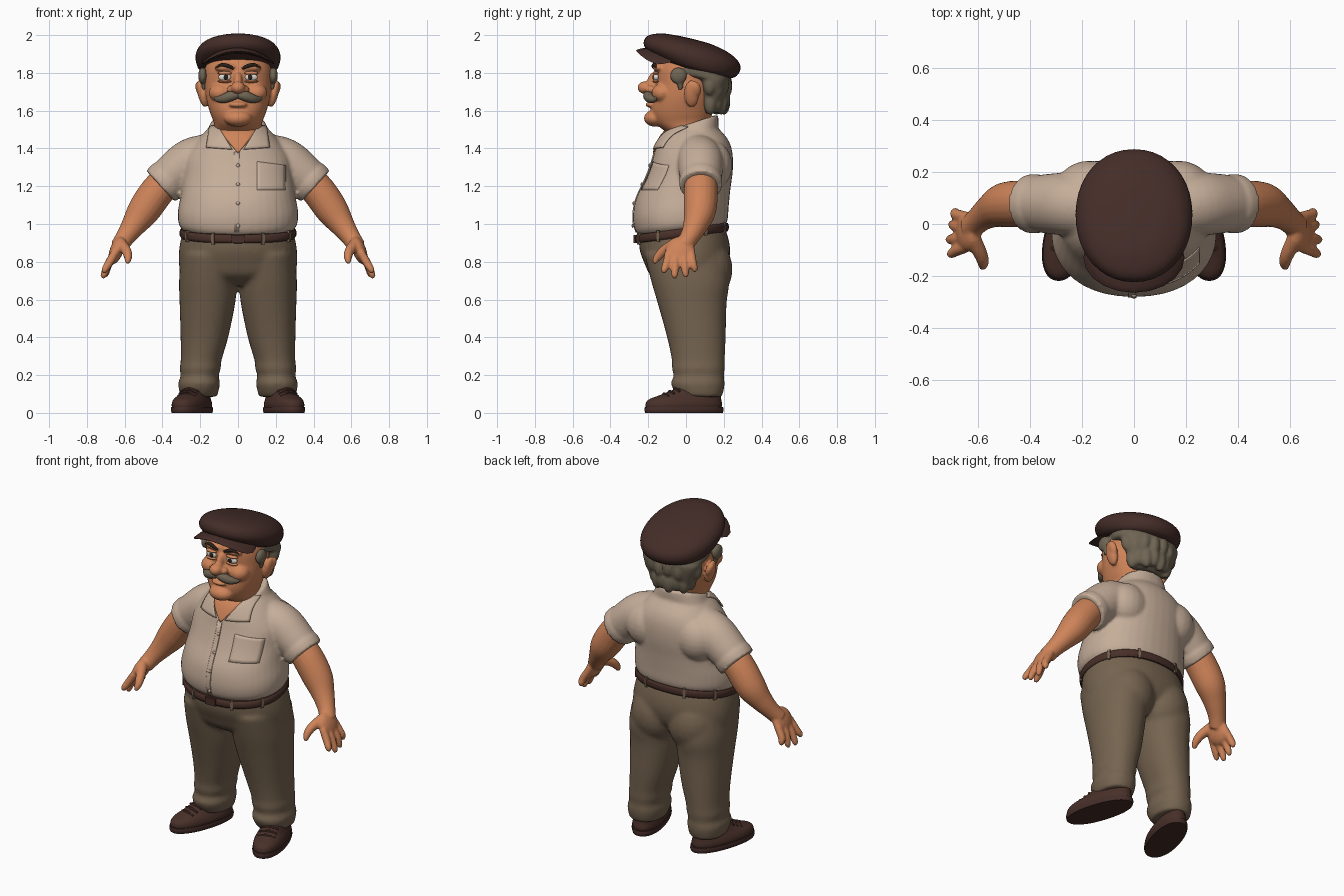
import bpy, bmesh, math
from mathutils import Vector, Matrix

if "Cube" in bpy.data.objects:
    bpy.data.objects.remove(bpy.data.objects["Cube"])


def material(name, *rgb):
    mat = bpy.data.materials.new(name)
    mat.use_nodes = True
    mat.diffuse_color = (*rgb, 1)
    mat.node_tree.nodes["Principled BSDF"].inputs["Base Color"].default_value = (*rgb, 1)
    return mat


SHIRT = material("beige cloth", .56, .42, .32)
SKIN = material("tan skin", .62, .23, .1)
TROUSERS = material("olive brown cloth", .18, .127, .08)
CAP = material("dark brown felt", .058, .026, .021)
LEATHER = material("brown leather", .066, .029, .022)
HAIR = material("grey hair", .16, .13, .088)
WHITE = material("eye white", .75, .7, .62)
DARK = material("near black", .022, .013, .01)


def resample(rows, steps=5):
    """Catmull-Rom interpolation of every column."""
    rows = [Vector(r) for r in rows]
    out = []
    for i in range(len(rows) - 1):
        a, b, c, d = (rows[min(max(k, 0), len(rows) - 1)] for k in range(i - 1, i + 3))
        for s in range(steps):
            t = s / steps
            out.append(b + (c - a) * t / 2 + (a * 2 - b * 5 + c * 4 - d) * t**2 / 2
                       + (b * 3 - a - c * 3 + d) * t**3 / 2)
    return out + [rows[-1]]


def skin_rings(bm, rings):
    rings = [[bm.verts.new(p) for p in ring] for ring in rings]
    n = len(rings[0])
    for low, high in zip(rings, rings[1:]):
        for i in range(n):
            j = (i + 1) % n
            bm.faces.new((low[i], low[j], high[j], high[i]))
    bm.faces.new(rings[0][::-1])
    bm.faces.new(rings[-1])


def stack(bm, rows, shear=0, power=2.2, sides=40, side=1):
    """Horizontal sections: height, half width, front y, back y, optional centre x."""
    rings = []
    for z, half, front, back, *centre in resample(rows):
        ring = []
        for i in range(sides):
            c, s = math.cos(math.tau * i / sides), math.sin(math.tau * i / sides)
            x = side * sum(centre) + half * math.copysign(abs(c) ** (2 / power), c)
            y = (front + back) / 2 + (back - front) / 2 * math.copysign(abs(s) ** (2 / power), s)
            ring.append(Vector((x, y, z + shear * y)))
        rings.append(ring)
    skin_rings(bm, rings)


def tube(bm, points, sides=16):
    """Round sections along a path of x, y, z, radius."""
    rows = resample(points)
    rings = []
    for k, row in enumerate(rows):
        along = (rows[min(k + 1, len(rows) - 1)] - rows[max(k - 1, 0)]).to_3d().normalized()
        u = along.cross(Vector((0, 1, 0))).normalized()
        w = along.cross(u)
        turns = [math.tau * i / sides for i in range(sides)]
        rings.append([row.to_3d() + (u * math.cos(a) + w * math.sin(a)) * row[3] for a in turns])
    skin_rings(bm, rings)


def ball(bm, centre, radii, tilt=0, axis='X'):
    matrix = (Matrix.Translation(centre) @ Matrix.Rotation(math.radians(tilt), 4, axis)
              @ Matrix.Diagonal((*radii, 1)))
    bmesh.ops.create_uvsphere(bm, u_segments=20, v_segments=12, radius=1, matrix=matrix)


def finish(bm, name, mat, voxel=0, soften=4, mirror=False, thick=0):
    bmesh.ops.recalc_face_normals(bm, faces=bm.faces)
    for f in bm.faces:
        f.smooth = True
    mesh = bpy.data.meshes.new(name)
    bm.to_mesh(mesh)
    bm.free()
    mesh.materials.append(mat)
    obj = bpy.data.objects.new(name, mesh)
    bpy.context.collection.objects.link(obj)
    if voxel:
        mod = obj.modifiers.new("Blend", 'REMESH')
        mod.mode, mod.voxel_size, mod.use_smooth_shade = 'VOXEL', voxel, True
        mod = obj.modifiers.new("Soften", 'SMOOTH')
        mod.iterations = soften
    if thick:
        mod = obj.modifiers.new("Thickness", 'SOLIDIFY')
        mod.thickness, mod.offset = thick, 0
    if mirror:
        obj.modifiers.new("Mirror", 'MIRROR')
    if not voxel:
        bpy.ops.object.select_all(action='DESELECT')
        bpy.context.view_layer.objects.active = obj
        obj.select_set(True)
        bpy.ops.object.shade_smooth_by_angle(angle=math.radians(40))
    return obj


def front_y(target, x, z):
    """Depth of the front surface of an object."""
    bpy.context.view_layer.update()
    evaluated = target.evaluated_get(bpy.context.evaluated_depsgraph_get())
    hit, place, _, _ = evaluated.ray_cast((x, -1, z), (0, 1, 0))
    return place.y if hit else None


def patch(name, mat, target, corners, lift=.004, mirror=False, n=8):
    """A four-cornered plate laid on the front of an object."""
    bm = bmesh.new()
    a, b, c, d = (Vector(p) for p in corners)
    grid = {}
    for i in range(n + 1):
        for j in range(n + 1):
            p = a.lerp(b, i / n).lerp(d.lerp(c, i / n), j / n)
            y = front_y(target, p.x, p.y)
            if y is not None:
                grid[i, j] = bm.verts.new((p.x, y - lift, p.y))
    for i in range(n):
        for j in range(n):
            keys = (i, j), (i + 1, j), (i + 1, j + 1), (i, j + 1)
            if all(k in grid for k in keys):
                bm.faces.new([grid[k] for k in keys])
    bmesh.ops.remove_doubles(bm, verts=bm.verts, dist=.0005)
    return finish(bm, name, mat, mirror=mirror, thick=.008)


# Trousers: hips, seat and two legs blended together
bm = bmesh.new()
stack(bm, [(.68, .2, -.1, .15), (.74, .298, -.185, .21), (.81, .314, -.22, .232),
           (.88, .31, -.245, .23), (.955, .295, -.25, .21)], shear=.08)
for side in (-1, 1):
    ball(bm, (side * .125, .105, .76), (.15, .142, .17))
    stack(bm, [(.085, .097, -.04, .19, .208), (.12, .105, -.065, .2, .207), (.16, .111, -.08, .205, .206),
               (.195, .1, -.065, .2, .203), (.235, .109, -.075, .205, .2), (.28, .108, -.075, .205, .195),
               (.4, .126, -.1, .21, .178), (.58, .147, -.15, .215, .162), (.7, .153, -.185, .228, .159),
               (.84, .145, -.22, .2, .155)], side=side)
finish(bm, "trousers", TROUSERS, voxel=.011, soften=10)

# Belt with buckle and loops
bm = bmesh.new()
stack(bm, [(.932, .302, -.262, .22), (.945, .309, -.27, .226), (.965, .309, -.27, .226),
           (.978, .302, -.262, .22)], shear=.13)
finish(bm, "belt", LEATHER)
bm = bmesh.new()
bmesh.ops.create_cube(bm, matrix=Matrix.Translation((0, -.27, .92)) @ Matrix.Diagonal((.07, .014, .042, 1)))
finish(bm, "belt_buckle", LEATHER)
bm = bmesh.new()
for turn in (30, 65, 115, 150, 210, 245, 295, 330):
    c, s = math.cos(math.radians(turn)), math.sin(math.radians(turn))
    y = -.022 + .25 * s
    place = Matrix.Translation((.311 * c, y, .955 + .13 * y)) @ Matrix.Rotation(math.atan2(s, c), 4, 'Z')
    bmesh.ops.create_cube(bm, matrix=place @ Matrix.Diagonal((.014, .016, .06, 1)))
finish(bm, "belt_loops", TROUSERS)

# Shirt: trunk, shoulder blades, collar stand and short sleeves with turned cuffs
bm = bmesh.new()
stack(bm, [(.965, .285, -.25, .205), (1, .313, -.272, .22), (1.07, .318, -.281, .226),
           (1.16, .302, -.265, .235), (1.26, .29, -.215, .248), (1.35, .28, -.18, .246),
           (1.42, .235, -.16, .225), (1.48, .18, -.13, .18), (1.51, .14, -.1, .15)], shear=.1)
stack(bm, [(1.42, .2, -.12, .17), (1.48, .165, -.11, .172), (1.525, .142, -.1, .17)], shear=.33)
for s in (-1, 1):
    ball(bm, (s * .17, .14, 1.31), (.13, .105, .13))
    tube(bm, [(s * .13, .06, 1.36, .12), (s * .24, .075, 1.335, .122), (s * .325, .078, 1.275, .116),
              (s * .4, .078, 1.21, .104)], sides=28)
    tube(bm, [(s * .365, .078, 1.241, .104), (s * .375, .078, 1.232, .115), (s * .41, .078, 1.2, .112)],
         sides=28)
shirt = finish(bm, "shirt", SHIRT, voxel=.01)

# Open neck, collar flaps, button strip and pocket
patch("open_neck", SKIN, shirt, [(-.115, 1.51), (.115, 1.51), (0, 1.375), (0, 1.375)])
patch("collar_flap", SHIRT, shirt, [(.11, 1.525), (.15, 1.515), (.168, 1.405), (.03, 1.395)],
      lift=.011, mirror=True)
patch("button_strip", SHIRT, shirt, [(-.022, 1.38), (.008, 1.38), (.008, .955), (-.022, .955)], lift=.001)
patch("chest_pocket", SHIRT, shirt, [(.1, 1.33), (.25, 1.31), (.25, 1.18), (.1, 1.18)], lift=.001)
bm = bmesh.new()
for z in (1.31, 1.21, 1.11, .99):
    ball(bm, (0, front_y(shirt, 0, z) - .006, z), (.01, .006, .01))
finish(bm, "shirt_buttons", SHIRT)

# Bare arm with hand
bm = bmesh.new()
tube(bm, [(.35, .078, 1.26, .085), (.43, .078, 1.17, .09), (.5, .073, 1.07, .086),
          (.555, .048, .99, .065), (.597, .018, .93, .051), (.63, -.015, .88, .047)], sides=20)
ball(bm, (.643, -.03, .86), (.036, .078, .078), tilt=-20, axis='Y')
for base, tip, end, out in ((.027, .045, .745, .69), (-.015, -.002, .718, .7),
                            (-.055, -.06, .712, .71), (-.09, -.115, .738, .705)):
    tube(bm, [(.65, base, .85, .022), (.685, (base + tip) / 2, .79, .022), (out, tip, end + .02, .018),
              (out + .004, tip, end, .009)])
tube(bm, [(.625, -.05, .9, .032), (.592, -.115, .86, .027), (.582, -.15, .825, .022), (.586, -.17, .792, .012)])
finish(bm, "arm_and_hand", SKIN, voxel=.0075, mirror=True)

# Head: neck, face, nose, chin and ears
bm = bmesh.new()
stack(bm, [(1.4, .11, -.05, .13), (1.48, .125, -.1, .14), (1.535, .128, -.165, .13), (1.59, .148, -.185, .14),
           (1.66, .168, -.178, .15), (1.74, .178, -.165, .16), (1.82, .176, -.162, .16), (1.9, .15, -.13, .13)])
ball(bm, (0, -.163, 1.56), (.075, .06, .045))
ball(bm, (0, -.185, 1.632), (.05, .03, .016))
ball(bm, (0, -.172, 1.755), (.024, .034, .055), tilt=-18)
ball(bm, (0, -.215, 1.722), (.038, .042, .034))
for s in (-1, 1):
    ball(bm, (s * .034, -.188, 1.712), (.026, .03, .022))
    ball(bm, (s * .095, -.122, 1.695), (.06, .06, .05))
    ball(bm, (s * .06, -.142, 1.828), (.065, .034, .024))
    ball(bm, (s * .19, .03, 1.69), (.024, .04, .074), tilt=s * 14, axis='Y')
    ball(bm, (s * .2, .05, 1.71), (.022, .03, .046), tilt=s * 20, axis='Y')
head = finish(bm, "head", SKIN, voxel=.007)

# Eyes, eyebrows and moustache
eye_y = front_y(head, .07, 1.777)
for name, mat, x, radii, out in (("eye", WHITE, .07, (.034, .016, .021), .003),
                                 ("pupil", DARK, .064, (.012, .006, .014), .017)):
    bm = bmesh.new()
    ball(bm, (x, eye_y - out, 1.777), radii)
    finish(bm, name, mat, mirror=True)
for name, z, height in (("upper_eyelid", 1.799, .01), ("lower_eyelid", 1.755, .008)):
    bm = bmesh.new()
    ball(bm, (.07, eye_y - .005, z), (.038, .018, height))
    finish(bm, name, SKIN, mirror=True)
bm = bmesh.new()
tube(bm, [(x, front_y(head, x, z) - .001, z, r) for x, z, r in
          ((.022, 1.822, .006), (.05, 1.836, .01), (.085, 1.842, .01), (.115, 1.828, .004))])
finish(bm, "eyebrow", DARK, mirror=True)
bm = bmesh.new()
tube(bm, [(-.005, -.2, 1.685, .018), (.035, -.2, 1.678, .027), (.075, -.188, 1.664, .024),
          (.108, -.165, 1.662, .015), (.13, -.155, 1.68, .004)])
finish(bm, "moustache", HAIR, mirror=True)

# Hair around the back and sides with hanging locks
bm = bmesh.new()
stack(bm, [(1.585, .1, .075, .16), (1.63, .138, .07, .2), (1.7, .168, .06, .222),
           (1.76, .188, .04, .232), (1.79, .196, -.06, .232), (1.86, .195, -.08, .22)])
for k in range(8):
    turn = math.radians(20 + 20 * k)
    c, s = math.cos(turn), math.sin(turn)
    ball(bm, (.128 * c, .09 + .112 * s, 1.645 + .015 * (k % 2)), (.036, .034, .068))
    ball(bm, (.168 * c, .08 + .133 * s, 1.74 - .015 * (k % 2)), (.034, .034, .06))
for s in (-1, 1):
    ball(bm, (s * .187, -.04, 1.785), (.024, .045, .045))
    ball(bm, (s * .182, -.03, 1.74), (.012, .018, .035))
finish(bm, "hair", HAIR, voxel=.008)

# Flat cap and arched peak
bm = bmesh.new()
stack(bm, [(1.822, .185, -.08, .235), (1.843, .212, -.155, .268), (1.883, .225, -.215, .288),
           (1.922, .217, -.222, .277), (1.957, .182, -.195, .225), (1.981, .11, -.125, .135),
           (1.988, .02, -.04, .03)], shear=-.22, power=2.1)
finish(bm, "cap", CAP)
bm = bmesh.new()
ball(bm, (0, -.13, 1.922), (.195, .135, .018), tilt=2)
for v in bm.verts:
    v.co.z -= 2 * v.co.x ** 2
finish(bm, "cap_peak", CAP)

# Shoes, turned outward
turn = Matrix.Translation((.242, -.005, 0)) @ Matrix.Rotation(math.radians(17), 4, 'Z')
bm = bmesh.new()
stack(bm, [(.02, .084, -.212, .197), (.045, .088, -.216, .202), (.07, .081, -.2, .198),
           (.095, .068, -.135, .195), (.125, .058, -.06, .19), (.15, .05, -.02, .185)])
for y, z in ((-.115, .1), (-.085, .113), (-.055, .126)):
    tube(bm, [(-.05, y + .01, z - .014, .007), (0, y, z, .009), (.05, y + .01, z - .014, .007)], sides=8)
bm.transform(turn)
finish(bm, "shoe", LEATHER, mirror=True)
bm = bmesh.new()
stack(bm, [(0, .088, -.218, .206), (.015, .092, -.222, .21), (.032, .09, -.22, .208)])
bm.transform(turn)
finish(bm, "shoe_sole", CAP, mirror=True)
